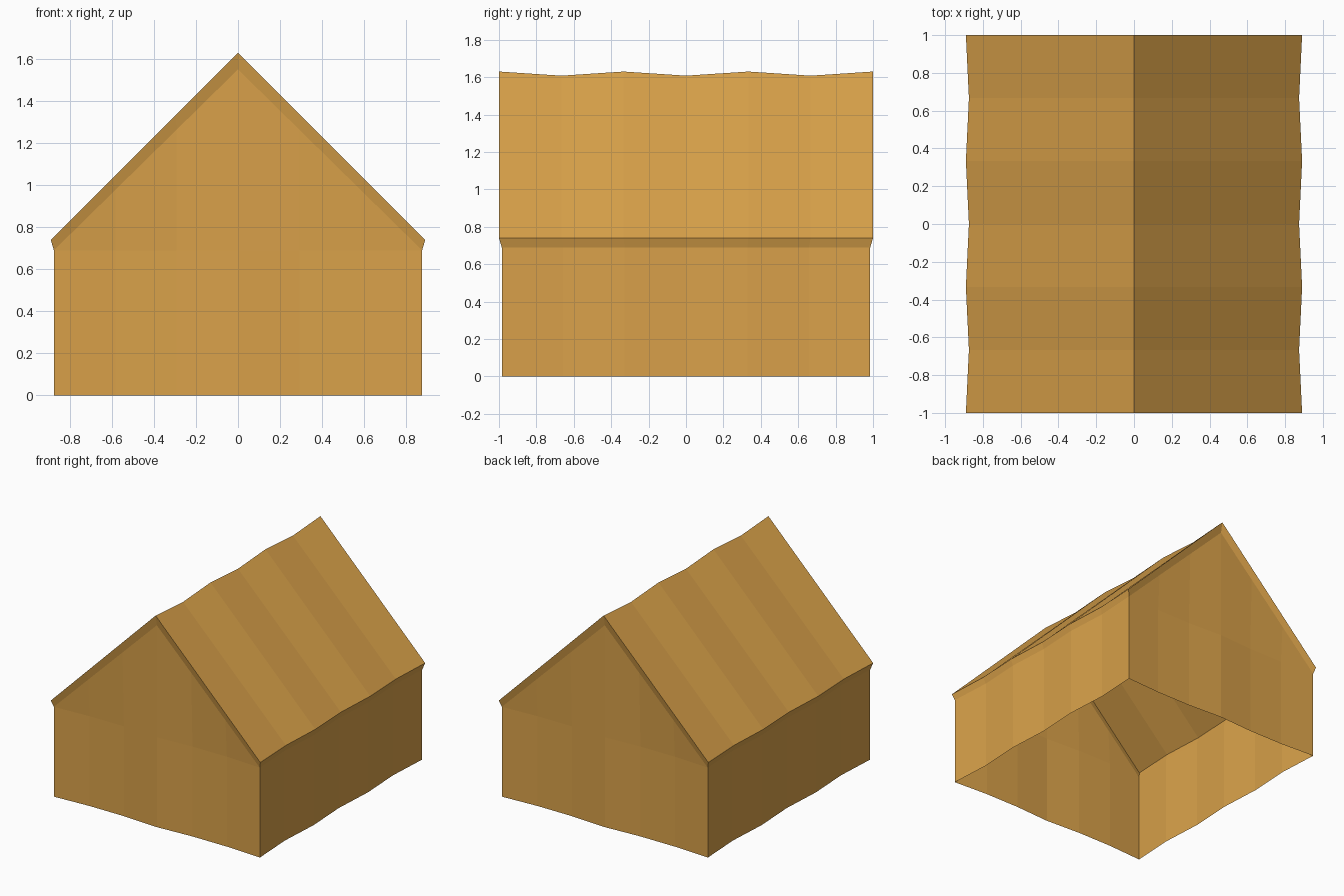
import bpy
import bmesh
import math
from mathutils import Vector

if "Cube" in bpy.data.objects:
    bpy.data.objects.remove(bpy.data.objects["Cube"], do_unlink=True)

N = 6                            # wavy segments along every side
HALF_X, HALF_Y = 0.875, 0.985    # wall corners
WALL_Z, GABLE_Z = 0.69, 1.55     # top of side walls, top of gable
EAVE_X, EAVE_Z, RIDGE_Z = 0.89, 0.74, 1.63

wood = bpy.data.materials.new("golden wood")
wood.use_nodes = True
wood.diffuse_color = (0.70, 0.36, 0.068, 1)
wood.node_tree.nodes["Principled BSDF"].inputs["Base Color"].default_value = wood.diffuse_color


def dip(i, waves, depth):
    """Inward bend at step i of a wavy side."""
    return depth * (1 - math.cos(2 * math.pi * waves * i / N)) / 2


def span(half, i):
    return half * (2 * i / N - 1)


def build(name, strips):
    """Join strips of quads; each strip is a list of point rows."""
    bm = bmesh.new()
    for rows in strips:
        grid = [[bm.verts.new(p) for p in row] for row in rows]
        for low, high in zip(grid, grid[1:]):
            for a, b, c, d in zip(low, low[1:], high[1:], high):
                bm.faces.new((a, b, c, d))
    bmesh.ops.remove_doubles(bm, verts=bm.verts, dist=0.0005)
    bm.normal_update()
    core = Vector((0, 0, 0.6))
    for f in bm.faces:
        if f.normal.dot(f.calc_center_median() - core) < 0:
            f.normal_flip()
    mesh = bpy.data.meshes.new(name)
    bm.to_mesh(mesh)
    bm.free()
    mesh.materials.append(wood)
    obj = bpy.data.objects.new(name, mesh)
    bpy.context.collection.objects.link(obj)


def side_row(side, x, half_y, z, depth=0.018):
    return [(side * (x - dip(i, 3, depth)), span(half_y, i), z) for i in range(N + 1)]


def gable_row(side, z, depth=0.022):
    return [(span(HALF_X, i), side * (HALF_Y - dip(i, 2, depth)), z) for i in range(N + 1)]


def slope_row(side, half_x, y, low, high):
    xs = [span(half_x, i) for i in range(N + 1)]
    return [(x, side * y, high - (high - low) * abs(x) / half_x) for x in xs]


def ridge_row():
    return [(0, span(1, i), RIDGE_Z - dip(i, 3, 0.022)) for i in range(N + 1)]


sides = (-1, 1)

# Side walls, open underneath
build("side_walls", [[side_row(s, HALF_X, HALF_Y, z) for z in (0, WALL_Z)] for s in sides])

# Gable walls: wavy below, straightening toward the roof line
build("gable_walls", [[gable_row(s, 0), gable_row(s, WALL_Z),
                       slope_row(s, HALF_X, HALF_Y, WALL_Z, GABLE_Z)] for s in sides])

# Slanted trim between walls and roof edge
eaves = [[side_row(s, HALF_X, HALF_Y, WALL_Z),
          side_row(s, EAVE_X, 1, EAVE_Z, 0.016)] for s in sides]
verges = [[slope_row(s, HALF_X, HALF_Y, WALL_Z, GABLE_Z),
           slope_row(s, EAVE_X, 1, EAVE_Z, RIDGE_Z)] for s in sides]
build("roof_trim", eaves + verges)

# Roof slopes meeting at the rippled ridge
build("roof", [[side_row(s, EAVE_X, 1, EAVE_Z, 0.016), ridge_row()] for s in sides])
